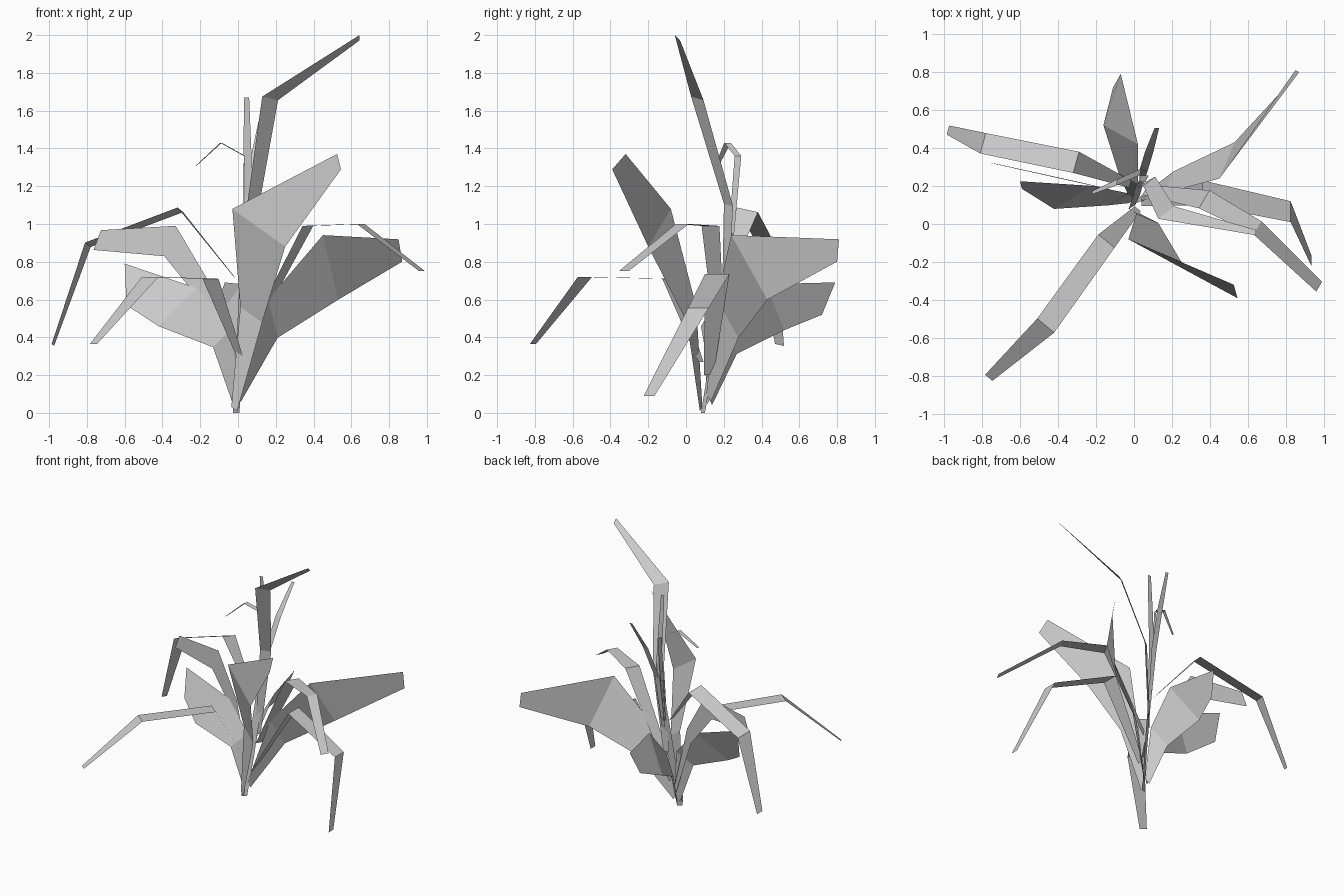
import bpy
from mathutils import Vector


def leaf(name, path, side, widths, tip_side=None):
    """Folded ribbon: centre path, half widths, crosswise direction (may differ at the tip)."""
    s = Vector(side).normalized()
    t = Vector(tip_side).normalized() if tip_side else s
    verts = []
    for i, (p, w) in enumerate(zip(path, widths)):
        d = t if i == len(path) - 1 else s
        verts += [Vector(p) - d * w, Vector(p) + d * w]
    faces = [(2 * i, 2 * i + 1, 2 * i + 3, 2 * i + 2) for i in range(len(path) - 1)]
    mesh = bpy.data.meshes.new(name)
    mesh.from_pydata(verts, [], faces)
    ob = bpy.data.objects.new(name, mesh)
    bpy.context.collection.objects.link(ob)
    return ob


# Broad lower leaves
leaf("broad_leaf_front",
     [(-.02, .08, .02), (.07, .03, .52), (.11, -.14, .98), (.535, -.355, 1.33)],
     (.14, -.06, -.10), [.02, .075, .182, .055], (.01, -.035, -.04))
leaf("broad_leaf_right",
     [(.01, .12, .08), (.185, .22, .5), (.49, .335, .77), (.86, .805, .86)],
     (.04, .095, -.17), [.025, .12, .2, .06], (.01, -.005, -.06))
leaf("broad_leaf_back",
     [(-.01, .13, .06), (-.03, .24, .38), (-.07, .47, .56), (-.09, .755, .605)],
     (.09, -.05, .12), [.025, .09, .16, .095], (.02, .035, .085))
leaf("broad_leaf_left",
     [(-.01, .12, .06), (-.08, .13, .4), (-.32, .14, .56), (-.595, .205, .68)],
     (-.1, -.06, -.1), [.025, .08, .155, .112], (.005, -.02, -.11))
leaf("upright_leaf_left",
     [(.0, .14, .12), (-.16, .19, .62), (-.36, .235, .91), (-.745, .32, .915)],
     (.03, -.005, .08), [.02, .055, .086, .056])

# Long arching leaves
leaf("arch_leaf_front_left",
     [(.02, .08, .27), (-.145, -.09, .71), (-.465, -.535, .72), (-.765, -.81, .365)],
     (.045, -.038, 0), [.02, .055, .058, .025])
leaf("arch_leaf_right",
     [(.04, .12, .2), (.36, .165, .735), (.825, .065, .555), (.935, -.195, .09)],
     (0, .065, 0), [.025, .065, .055, .028])
leaf("arch_leaf_left",
     [(-.02, .21, .72), (-.305, .325, 1.075), (-.795, .425, .89), (-.98, .495, .36)],
     (.015, .055, -.012), [.02, .059, .057, .025])
leaf("arch_leaf_front_right",
     [(.06, .18, .4), (.37, .13, .99), (.65, -.02, 1.0), (.975, -.33, .75)],
     (.03, .05, 0), [.03, .055, .04, .03])

# Tall upper leaves
leaf("tall_leaf",
     [(.03, .2, .45), (.08, .225, 1.1), (.17, .06, 1.665), (.642, -.045, 1.985)],
     (.045, .035, -.01), [.02, .04, .054, .02], (0, .6, -.6))
leaf("small_curled_leaf",
     [(.03, .22, .7), (.035, .275, 1.36), (-.09, .22, 1.43), (-.22, .165, 1.31)],
     (.005, .02, 0), [.012, .018, .018, .01])
leaf("thin_leaf_upright",
     [(.04, .22, .65), (.055, .255, 1.15), (.05, .24, 1.4), (.045, .222, 1.67)],
     (1, 0, 0), [.012, .022, .02, .014])
leaf("thin_leaf_back",
     [(.04, .22, .65), (.05, .28, 1.05), (.08, .38, 1.31), (.12, .505, 1.54)],
     (1, 0, 0), [.012, .022, .022, .012])

# Narrow central shoot tying the upper leaves to the root
leaf("central_shoot",
     [(-.01, .09, 0), (.01, .14, .3), (.03, .21, .7), (.04, .24, .95)],
     (1, .6, 0), [.02, .025, .025, .012])
